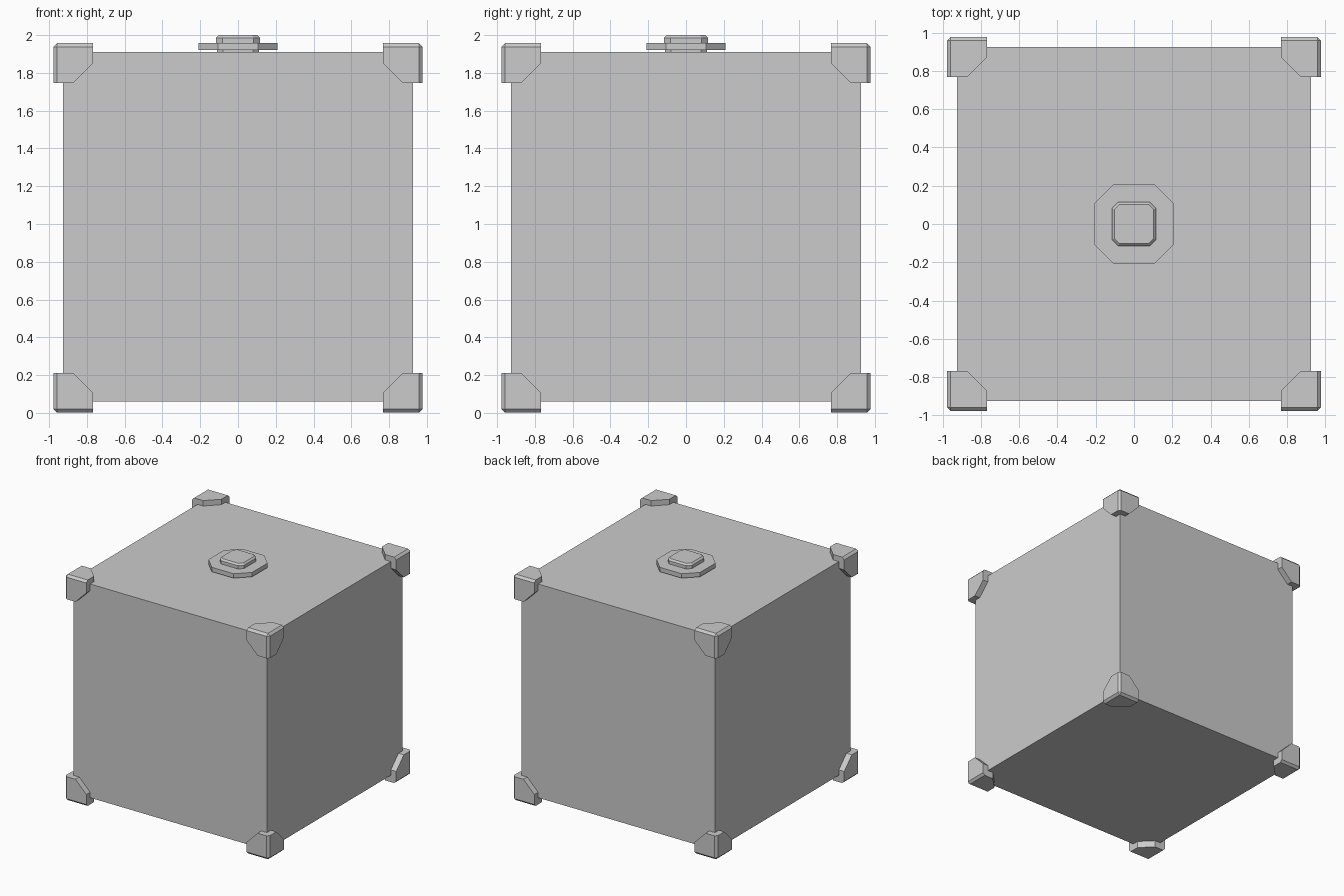
import bpy, bmesh
from itertools import product
from mathutils import Vector

if "Cube" in bpy.data.objects:
    bpy.data.objects.remove(bpy.data.objects["Cube"])

CZ = 0.9795                      # height of the bracket cage centre
OUT, INN = 0.9775, 0.768         # outer and inner reach of the brackets


def finish(name, bm):
    bmesh.ops.recalc_face_normals(bm, faces=bm.faces[:])
    me = bpy.data.meshes.new(name)
    bm.to_mesh(me)
    bm.free()
    ob = bpy.data.objects.new(name, me)
    bpy.context.collection.objects.link(ob)
    return ob


def box(lo, hi):
    bm = bmesh.new()
    bmesh.ops.create_cube(bm, size=1)
    lo, hi = Vector(lo), Vector(hi)
    for v in bm.verts:
        v.co = [lo[i] + (v.co[i] + 0.5) * (hi[i] - lo[i]) for i in range(3)]
    return bm


def bevel(bm, edges, width):
    bmesh.ops.bevel(bm, geom=edges, offset=width, offset_type='OFFSET',
                    segments=1, profile=0.5, affect='EDGES')


def edges_at(bm, point):
    # The three edges meeting at one box corner
    p = Vector(point)
    return list(min(bm.verts, key=lambda v: (v.co - p).length).link_edges)


def octagon_slab(name, half, cut, z0, z1, top_bevel=0):
    # Square slab with clipped corners and an optional bevelled top rim
    bm = box((-half, -half, z0), (half, half, z1))
    bevel(bm, [e for e in bm.edges
               if abs(e.verts[0].co.z - e.verts[1].co.z) > 1e-4], cut)
    if top_bevel:
        bevel(bm, [e for e in bm.edges
                   if all(v.co.z > z1 - 1e-4 for v in e.verts)], top_bevel)
    return finish(name, bm)


# Main crate body
finish("body", box((-0.926, -0.926, 0.06), (0.926, 0.926, 1.91)))

# Eight corner brackets: clipped inner edges, softened outer edges
for s in product((-1, 1), repeat=3):
    bm = box((INN,) * 3, (OUT,) * 3)
    bevel(bm, edges_at(bm, (INN,) * 3), 0.104)
    bevel(bm, edges_at(bm, (OUT,) * 3), 0.019)
    for v in bm.verts:
        v.co = (v.co.x * s[0], v.co.y * s[1], v.co.z * s[2] + CZ)
    side = ("left" if s[0] < 0 else "right")
    depth = ("front" if s[1] < 0 else "back")
    level = ("bottom" if s[2] < 0 else "top")
    finish(f"bracket_{level}_{depth}_{side}", bm)

# Button on the top: short neck, wide octagonal plate, raised cap
octagon_slab("button_neck", 0.11, 0.03, 1.90, 1.93)
octagon_slab("button_plate", 0.209, 0.104, 1.92, 1.958)
octagon_slab("button_cap", 0.116, 0.034, 1.95, 2.0, 0.014)
